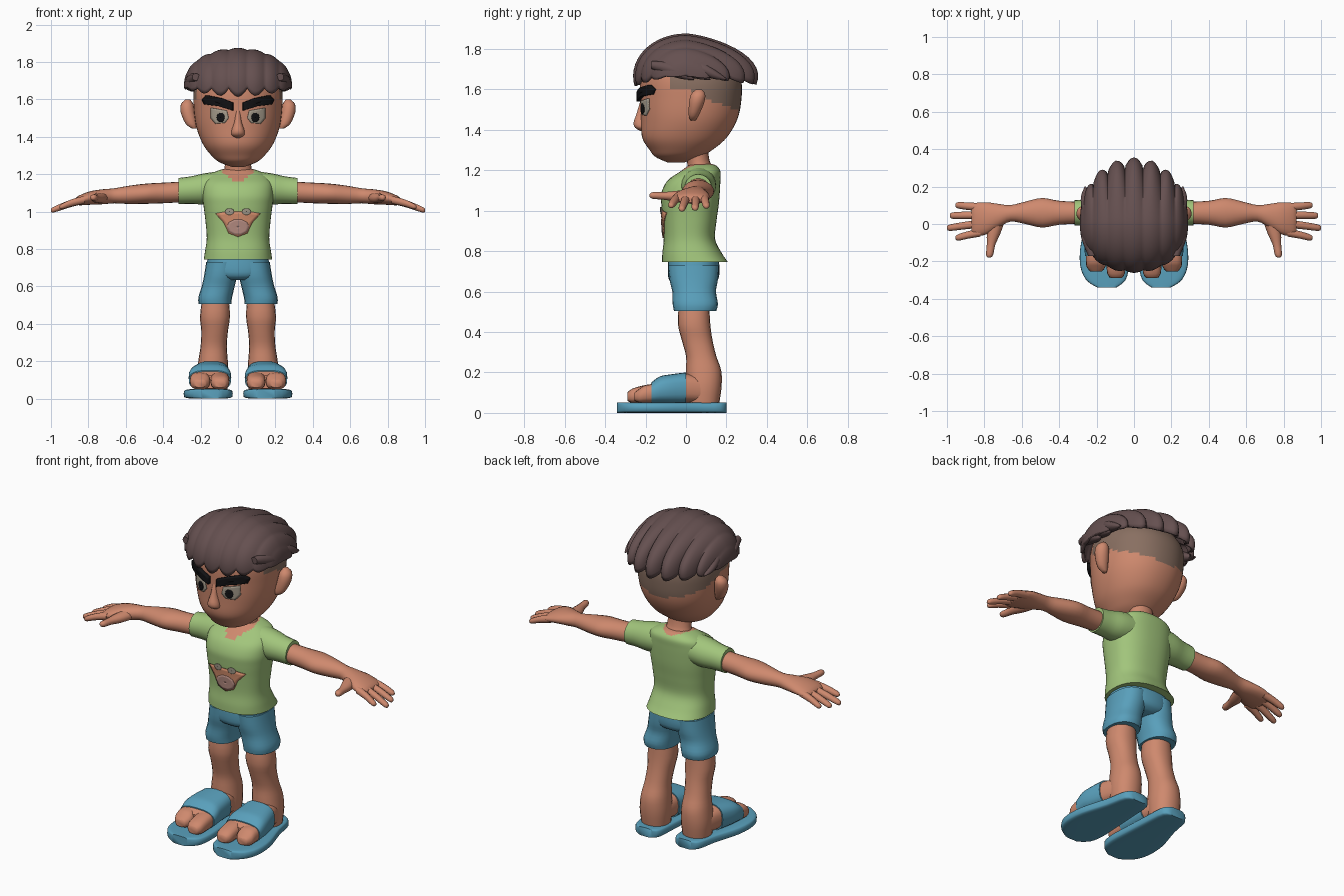
import bpy, bmesh, math
from mathutils import Vector
from mathutils.bvhtree import BVHTree


def material(name, r, g, b):
    m = bpy.data.materials.new(name)
    m.diffuse_color = (r, g, b, 1)
    return m


SKIN = material("skin", 0.62, 0.25, 0.155)
GREEN = material("shirt green", 0.36, 0.56, 0.20)
BLUE = material("denim blue", 0.10, 0.35, 0.50)
HAIR = material("hair brown", 0.13, 0.08, 0.08)
STUBBLE = material("shaved hair", 0.25, 0.16, 0.12)
BLACK = material("black", 0.006, 0.006, 0.007)
EYE = material("eye grey", 0.38, 0.33, 0.26)
PATCH = material("patch orange", 0.66, 0.27, 0.15)
ROSE = material("patch rose", 0.46, 0.26, 0.22)


def build(name, rows, mat, closed=True, caps=True, mirror=False, solid=0):
    """Skin rows of points into a smooth mesh object."""
    bm = bmesh.new()
    vs = [[bm.verts.new(p) for p in row] for row in rows]
    n = len(rows[0])
    for a, b in zip(vs, vs[1:]):
        for k in range(n if closed else n - 1):
            m = (k + 1) % n
            bm.faces.new((a[k], a[m], b[m], b[k]))
    if caps:
        bm.faces.new(vs[0])
        bm.faces.new(vs[-1])
    bmesh.ops.remove_doubles(bm, verts=bm.verts, dist=1e-5)
    bmesh.ops.recalc_face_normals(bm, faces=bm.faces)
    me = bpy.data.meshes.new(name)
    bm.to_mesh(me)
    bm.free()
    me.materials.append(mat)
    me.shade_smooth()
    me.set_sharp_from_angle(angle=math.radians(50))
    ob = bpy.data.objects.new(name, me)
    bpy.context.collection.objects.link(ob)
    if solid:
        s = ob.modifiers.new("thickness", 'SOLIDIFY')
        s.thickness, s.offset = solid, 0
    if mirror:
        ob.modifiers.new("mirror", 'MIRROR')
    return ob


def refine(rings, sub):
    """Catmull-Rom interpolation between the given rings."""
    out = []
    for i in range(len(rings) - 1):
        p0, p1, p2, p3 = (rings[max(0, min(len(rings) - 1, i + d))] for d in (-1, 0, 1, 2))
        for s in range(sub):
            t = s / sub
            out.append([0.5 * (2 * b + (c - a) * t + (2 * a - 5 * b + 4 * c - d) * t * t
                               + (3 * b - a - 3 * c + d) * t ** 3)
                        for a, b, c, d in zip(p0, p1, p2, p3)])
    return out + [list(rings[-1])]


def loft(name, axis, rings, mat, n=20, p=2.0, sub=3, mirror=False):
    """Rings are (position on axis, centre 1, centre 2, radius 1, radius 2)."""
    rows = []
    for t, c1, c2, r1, r2 in refine(rings, sub):
        row = []
        for k in range(n):
            a = 2 * math.pi * k / n
            ca, sa = math.cos(a), math.sin(a)
            u = c1 + r1 * math.copysign(abs(ca) ** (2 / p), ca)
            v = c2 + r2 * math.copysign(abs(sa) ** (2 / p), sa)
            row.append({'x': (t, u, v), 'y': (u, t, v), 'z': (u, v, t)}[axis])
        rows.append(row)
    return build(name, rows, mat, mirror=mirror)


def paint(ob, mat, rule):
    ob.data.materials.append(mat)
    for f in ob.data.polygons:
        if rule(f.center):
            f.material_index = 1


def plate(name, outline, target, mat, lift=0.003, thick=0.006, mirror=False):
    """Thin plate of an (x, z) outline, laid on the front of the target."""
    me = target.data
    tree = BVHTree.FromPolygons([v.co for v in me.vertices], [list(f.vertices) for f in me.polygons])
    cx = sum(q[0] for q in outline) / len(outline)
    cz = sum(q[1] for q in outline) / len(outline)
    dense = []
    for a, b in zip(outline, outline[1:] + outline[:1]):
        dense += [(a[0] + (b[0] - a[0]) * s / 4, a[1] + (b[1] - a[1]) * s / 4) for s in range(4)]
    rows = []
    for s in (1, 0.75, 0.5, 0.25, 0.02):
        row = []
        for x, z in dense:
            x, z = cx + (x - cx) * s, cz + (z - cz) * s
            hit = tree.ray_cast(Vector((x, -1, z)), Vector((0, 1, 0)))[0]
            row.append((x, (hit.y if hit else -0.1) - lift, z))
        rows.append(row)
    return build(name, rows, mat, caps=False, mirror=mirror, solid=thick)


def oval(cx, cz, rx, rz, n=10):
    return [(cx + rx * math.cos(2 * math.pi * k / n), cz + rz * math.sin(2 * math.pi * k / n)) for k in range(n)]


# Head with shaved sides and back
head = loft("head", 'z', [
    (1.238, 0, -0.05, 0.03, 0.04), (1.265, 0, -0.04, 0.10, 0.11), (1.30, 0, -0.025, 0.142, 0.155),
    (1.36, 0, -0.008, 0.187, 0.208), (1.45, 0, 0.015, 0.222, 0.238), (1.55, 0, 0.024, 0.236, 0.25),
    (1.65, 0, 0.022, 0.236, 0.248), (1.74, 0, 0.005, 0.20, 0.205), (1.80, 0, 0.005, 0.13, 0.13),
    (1.83, 0, 0.005, 0.03, 0.03)], SKIN, n=48, p=2.15, sub=6)
paint(head, STUBBLE, lambda c: c.y > -0.08 and c.z > 1.60 - 0.42 * max(0, c.y))

# Ears and nose
loft("ear", 'z', [(1.445, 0.235, 0.035, 0.012, 0.012), (1.47, 0.25, 0.038, 0.03, 0.025),
                  (1.53, 0.268, 0.052, 0.038, 0.038), (1.575, 0.272, 0.06, 0.033, 0.036),
                  (1.60, 0.268, 0.064, 0.012, 0.014)], SKIN, n=14, mirror=True)
loft("nose", 'z', [(1.395, 0, -0.215, 0.012, 0.012), (1.41, 0, -0.224, 0.034, 0.028),
                   (1.435, 0, -0.226, 0.034, 0.034), (1.48, 0, -0.22, 0.02, 0.025),
                   (1.54, 0, -0.215, 0.012, 0.012)], SKIN, n=14)

# Eyes and brows
plate("eye", [(0.05, 1.50), (0.07, 1.475), (0.12, 1.47), (0.145, 1.50), (0.145, 1.555), (0.06, 1.54)],
      head, EYE, mirror=True)
plate("pupil", oval(0.092, 1.504, 0.021, 0.026), head, BLACK, lift=0.006, mirror=True)
plate("eyebrow", [(0.025, 1.54), (0.10, 1.565), (0.175, 1.575), (0.185, 1.60), (0.165, 1.622),
                  (0.09, 1.607), (0.025, 1.582)], head, BLACK, lift=0.008, thick=0.024, mirror=True)

# Swept-back hair: ridged lanes running from fringe to jagged back tips
lanes = []
for i in range(73):
    u = i / 36 - 1
    c = max(0, math.cos(u * math.pi / 2)) ** 0.85
    tooth = abs(math.cos(u * 4.5 * math.pi))
    ridge = 0.965 + 0.045 * abs(math.cos(u * 4.5 * math.pi))
    start, end = -0.02 - 0.22 * tooth * c, math.pi + 0.04 + 0.16 * tooth
    lane = []
    for j in range(29):
        th = start + (end - start) * j / 28
        co, si = math.cos(th), math.sin(th)
        y = -0.25 * co if co > 0 else (0.30 + 0.045 * tooth) * abs(co) ** 1.4
        lane.append((0.28 * math.sin(u * math.pi / 2), y * c * ridge, 1.665 + 0.2 * si * c * ridge))
    lanes.append(lane)
build("hair", lanes, HAIR, closed=False, caps=False, solid=0.018)
# Side tufts of the hair
for k, y in enumerate((-0.08, 0.0, 0.08)):
    loft(f"hair_tuft_{k}", 'y', [(y - 0.09, 0.225, 1.72, 0.02, 0.02), (y, 0.245, 1.70, 0.035, 0.035),
                                 (y + 0.07, 0.255, 1.67, 0.028, 0.022), (y + 0.12, 0.26, 1.65, 0.003, 0.003)],
         HAIR, n=10, mirror=True)

# Neck
loft("neck", 'z', [(1.14, 0, 0.075, 0.09, 0.07), (1.21, 0, 0.07, 0.078, 0.062),
                   (1.25, 0, 0.06, 0.07, 0.056), (1.32, 0, 0.05, 0.07, 0.056)], SKIN)

# Shirt body with bare neckline, then sleeves
shirt = loft("shirt", 'z', [
    (0.745, 0, 0.045, 0.183, 0.163), (0.79, 0, 0.03, 0.176, 0.147), (0.86, 0, 0.017, 0.167, 0.127),
    (0.95, 0, 0.018, 0.174, 0.133), (1.03, 0, 0.02, 0.184, 0.142), (1.09, 0, 0.023, 0.19, 0.144),
    (1.15, 0, 0.04, 0.185, 0.13), (1.195, 0, 0.072, 0.155, 0.098), (1.222, 0, 0.08, 0.10, 0.07),
    (1.23, 0, 0.08, 0.06, 0.05)], GREEN, n=48, p=2.4, sub=5)
paint(shirt, SKIN, lambda c: c.z > 1.17 + 0.5 * abs(c.x) + 0.22 * c.y)
loft("sleeve", 'x', [(0.10, 0.065, 1.13, 0.085, 0.085), (0.18, 0.062, 1.122, 0.085, 0.083),
                     (0.25, 0.06, 1.115, 0.072, 0.074), (0.318, 0.06, 1.11, 0.068, 0.07)],
     GREEN, mirror=True)

# Plain coloured patch on the chest
plate("chest_patch", [(-0.12, 0.99), (-0.07, 1.0), (0.07, 1.0), (0.12, 0.99), (0.075, 0.94),
                      (0.05, 0.885), (0, 0.865), (-0.05, 0.885), (-0.075, 0.94)], shirt, PATCH)
plate("chest_patch_centre", oval(0, 0.918, 0.06, 0.043), shirt, ROSE, lift=0.006)
plate("chest_patch_corner", oval(0.045, 1.0, 0.024, 0.018), shirt, EYE, lift=0.006, mirror=True)

# Arms, palms, fingers and thumbs
loft("arm", 'x', [
    (0.27, 0.06, 1.107, 0.057, 0.055), (0.40, 0.06, 1.10, 0.064, 0.055), (0.49, 0.06, 1.096, 0.079, 0.054),
    (0.58, 0.06, 1.09, 0.06, 0.049), (0.66, 0.057, 1.085, 0.044, 0.04), (0.72, 0.045, 1.08, 0.062, 0.04),
    (0.79, 0.03, 1.073, 0.086, 0.036), (0.85, 0.024, 1.06, 0.088, 0.026), (0.87, 0.024, 1.055, 0.07, 0.014)],
    SKIN, mirror=True)
for name, y0, x1, y1, z1 in (("index", -0.045, 0.955, -0.072, 1.025), ("middle", 0.002, 1.0, -0.02, 1.008),
                             ("ring", 0.048, 0.985, 0.045, 1.012), ("little", 0.09, 0.955, 0.10, 1.022)):
    loft(name + "_finger", 'x', [(0.82, y0, 1.064, 0.022, 0.022), ((0.82 + x1) / 2, (y0 + y1) / 2, (1.07 + z1) / 2, 0.02, 0.02),
                                 (x1 - 0.015, y1, z1 + 0.003, 0.017, 0.016), (x1, y1, z1, 0.007, 0.007)],
         SKIN, n=10, mirror=True)
loft("thumb", 'y', [(0.02, 0.73, 1.075, 0.04, 0.03), (-0.05, 0.75, 1.072, 0.036, 0.027),
                    (-0.11, 0.764, 1.073, 0.023, 0.02), (-0.165, 0.772, 1.075, 0.019, 0.017),
                    (-0.18, 0.774, 1.075, 0.007, 0.007)], SKIN, n=10, mirror=True)

# Shorts
loft("shorts_hips", 'z', [(0.635, 0, 0.035, 0.08, 0.09), (0.66, 0, 0.037, 0.15, 0.122),
                          (0.72, 0, 0.038, 0.166, 0.128), (0.79, 0, 0.035, 0.155, 0.12)], BLUE, n=28, p=2.4)
loft("shorts_leg", 'z', [(0.505, 0.123, 0.045, 0.087, 0.105), (0.54, 0.122, 0.046, 0.09, 0.112),
                         (0.60, 0.106, 0.04, 0.088, 0.108), (0.66, 0.093, 0.038, 0.088, 0.12),
                         (0.73, 0.085, 0.037, 0.085, 0.125)], BLUE, p=2.3, mirror=True)

# Legs, feet and toes
loft("leg", 'z', [
    (0.54, 0.12, 0.04, 0.07, 0.075), (0.44, 0.123, 0.04, 0.08, 0.08), (0.36, 0.125, 0.055, 0.071, 0.076),
    (0.28, 0.13, 0.075, 0.07, 0.075), (0.21, 0.133, 0.087, 0.078, 0.087), (0.13, 0.135, 0.088, 0.084, 0.088),
    (0.05, 0.135, 0.085, 0.078, 0.08)], SKIN, p=2.2, mirror=True)
foot = [(0.09, 0.137, 0.115, 0.075, 0.065), (0.0, 0.143, 0.122, 0.093, 0.072), (-0.08, 0.15, 0.117, 0.104, 0.067),
        (-0.13, 0.15, 0.112, 0.108, 0.062), (-0.17, 0.15, 0.098, 0.106, 0.048), (-0.20, 0.15, 0.09, 0.09, 0.035)]
loft("foot", 'y', foot, SKIN, n=24, p=2.8, mirror=True)
loft("sandal_strap", 'y', [(t, a, b, r + 0.006, s + 0.006) for t, a, b, r, s in foot[1:5]],
     BLUE, n=24, p=2.8, mirror=True)
for name, x, r, tip in (("big_toe", 0.096, 0.051, -0.29), ("small_toes", 0.203, 0.054, -0.255)):
    loft(name, 'y', [(-0.14, x, 0.098, r, 0.046), (-0.20, x, 0.094, r, 0.044),
                     (tip + 0.025, x, 0.085, r * 0.92, 0.035), (tip, x, 0.08, r * 0.55, 0.02)],
         SKIN, n=16, p=2.6, mirror=True)

# Sandal soles
loft("sandal_sole", 'y', [
    (0.20, 0.13, 0.026, 0.045, 0.026), (0.17, 0.132, 0.026, 0.08, 0.026), (0.05, 0.14, 0.026, 0.098, 0.026),
    (-0.10, 0.158, 0.026, 0.125, 0.026), (-0.22, 0.158, 0.026, 0.13, 0.026), (-0.30, 0.15, 0.026, 0.105, 0.026),
    (-0.34, 0.145, 0.026, 0.05, 0.026)], BLUE, n=24, p=5, mirror=True)
